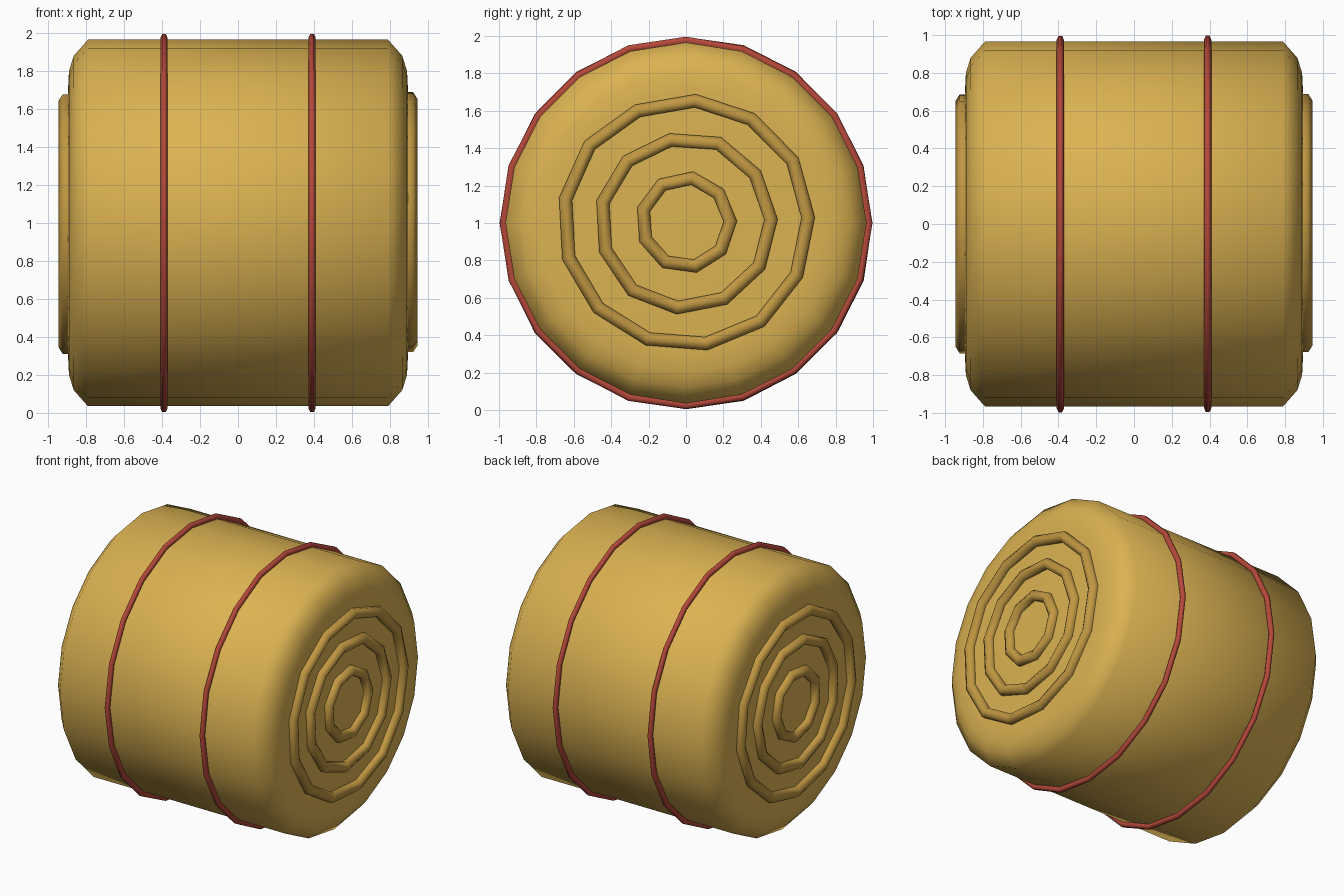
import bpy, bmesh, math, random

if "Cube" in bpy.data.objects:
    bpy.data.objects.remove(bpy.data.objects["Cube"])

random.seed(4)


def material(name, rgb):
    m = bpy.data.materials.new(name)
    m.diffuse_color = (*rgb, 1)
    m.use_nodes = True
    m.node_tree.nodes["Principled BSDF"].inputs["Base Color"].default_value = m.diffuse_color
    return m


STRAW = material("golden straw", (0.72, 0.45, 0.085))
DARK_STRAW = material("dark straw", (0.53, 0.31, 0.055))
RED = material("red twine", (0.46, 0.065, 0.042))


def lathe(name, profile, sides, mat, phase=0.0, closed=False, jitter=0.0):
    """Sweep (x, radius) points around the x axis at height 1."""
    bm = bmesh.new()
    loops = []
    for i in range(sides):
        a = phase + 2 * math.pi * i / sides
        dr = random.uniform(-jitter, 0)
        loops.append([bm.verts.new((x, (r + dr) * math.cos(a), 1 + (r + dr) * math.sin(a)))
                      for x, r in profile])
    n = len(profile)
    for i in range(sides):
        a, b = loops[i], loops[(i + 1) % sides]
        for j in range(n if closed else n - 1):
            k = (j + 1) % n
            bm.faces.new((a[j], a[k], b[k], b[j]))
    if not closed:
        bm.faces.new([l[0] for l in loops])
        bm.faces.new([l[-1] for l in loops])
    bmesh.ops.recalc_face_normals(bm, faces=bm.faces)
    mesh = bpy.data.meshes.new(name)
    bm.to_mesh(mesh)
    bm.free()
    mesh.materials.append(mat)
    mesh.shade_smooth()
    obj = bpy.data.objects.new(name, mesh)
    bpy.context.collection.objects.link(obj)
    return obj


def tube(x, r, hx, hr, n=6):
    """Oval cross-section of a ring."""
    return [(x + hx * math.cos(2 * math.pi * i / n), r + hr * math.sin(2 * math.pi * i / n))
            for i in range(n)]


# Rolled bale body with softened rims
half = [(0.895, 0.70), (0.89, 0.80), (0.865, 0.88), (0.79, 0.965)]
lathe("bale_body", half + [(-x, r) for x, r in reversed(half)], 20, STRAW, math.pi / 2)

# Twine bands
for x, side in ((-0.39, "left"), (0.39, "right")):
    lathe(f"twine_band_{side}", tube(x, 0.98, 0.019, 0.023), 20, RED, 0, True, 0.006)

# Raised spiral layers on both ends
for sx, side in ((-1, "left"), (1, "right")):
    for r, sides, size in ((0.662, 13, "outer"), (0.46, 11, "middle"), (0.243, 9, "inner")):
        lathe(f"{size}_layer_{side}", tube(sx * 0.9, r, 0.045, 0.041), sides,
              DARK_STRAW, random.uniform(0, 1), True, 0.01)
